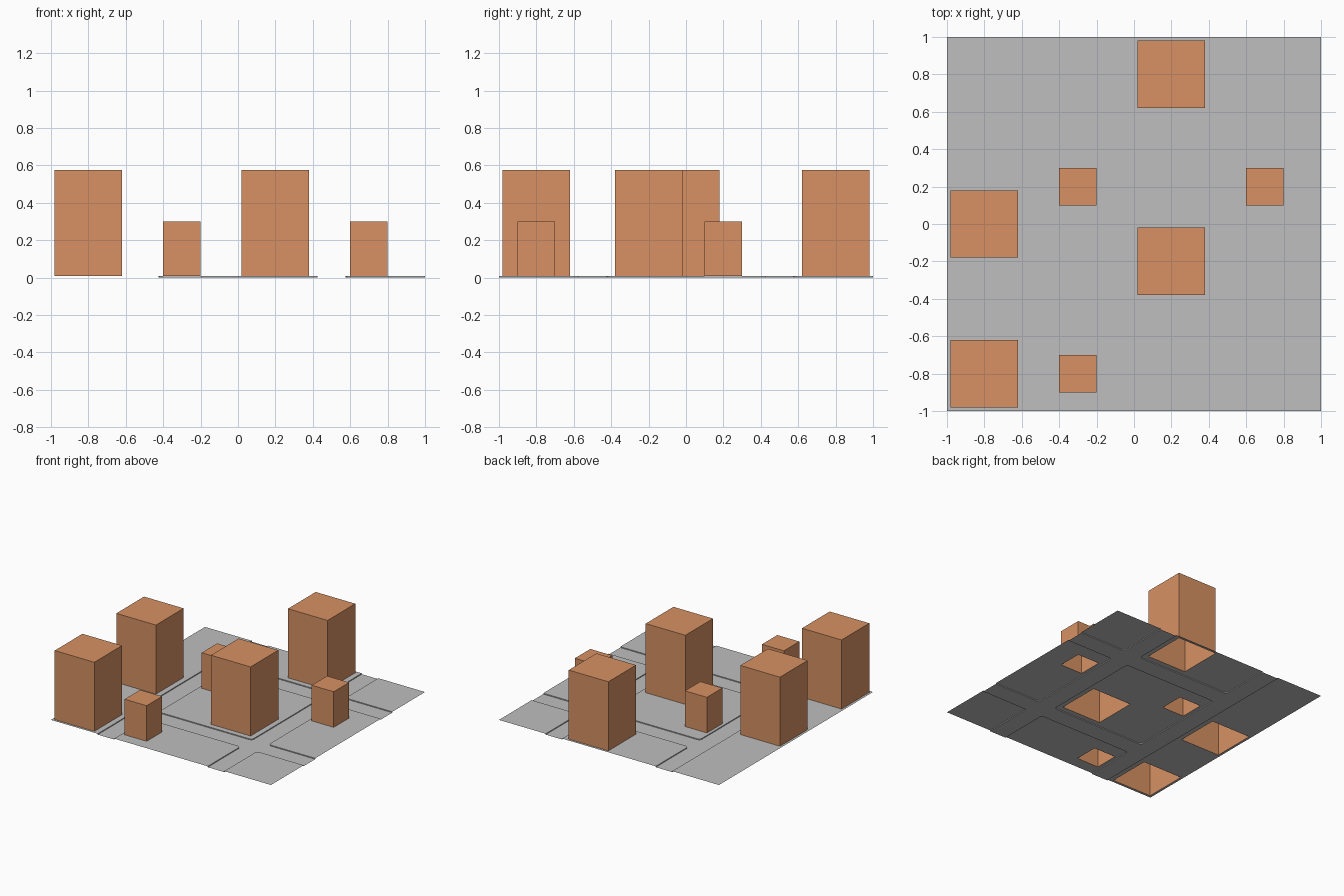
import bpy
import bmesh
from math import cos, sin, pi
from mathutils import Vector

default = bpy.data.objects.get("Cube")
if default:
    bpy.data.objects.remove(default, do_unlink=True)

KERB = 0.0075      # pavement height above the road
EDGE = 1.0         # half size of the site
NEAR, FAR = 0.425, 0.575   # road edges on either side of a block
RADIUS = 0.025     # rounded block corners


def make_material(name, srgb):
    color = [((c / 255 + 0.055) / 1.055) ** 2.4 for c in srgb] + [1]
    mat = bpy.data.materials.new(name)
    mat.use_nodes = True
    mat.diffuse_color = color
    bsdf = mat.node_tree.nodes["Principled BSDF"]
    bsdf.inputs["Base Color"].default_value = color
    return mat


def make_object(name, bm, mat):
    mesh = bpy.data.meshes.new(name)
    bm.to_mesh(mesh)
    bm.free()
    mesh.materials.append(mat)
    obj = bpy.data.objects.new(name, mesh)
    bpy.context.collection.objects.link(obj)
    return obj


def on_border(*points):
    """True when all points lie on the same outer side of the site."""
    return any(all(abs(p[axis] - side) < 1e-4 for p in points)
               for axis in (0, 1) for side in (-EDGE, EDGE))


def block_outline(x0, x1, y0, y1, rounded):
    """Counter-clockwise outline; corners away from the border are rounded."""
    points = []
    for i, (x, y) in enumerate([(x1, y1), (x0, y1), (x0, y0), (x1, y0)]):
        if rounded and not on_border((x, y)):
            cx = x - RADIUS if x == x1 else x + RADIUS
            cy = y - RADIUS if y == y1 else y + RADIUS
            angles = [(i + k / 4) * pi / 2 for k in range(5)]
            points += [(cx + RADIUS * cos(a), cy + RADIUS * sin(a)) for a in angles]
        else:
            points.append((x, y))
    return points


def add_loop(bm, points, z):
    verts = [bm.verts.new((x, y, z)) for x, y in points]
    edges = [bm.edges.new((a, b)) for a, b in zip(verts, verts[1:] + verts[:1])]
    return verts, edges


def fill_upward(bm, edges):
    result = bmesh.ops.triangle_fill(bm, edges=edges, use_beauty=True,
                                     use_dissolve=False, normal=(0, 0, 1))
    for face in result["geom"]:
        if isinstance(face, bmesh.types.BMFace):
            face.normal_update()
            if face.normal.z < 0:
                face.normal_flip()


orange = make_material("building orange", (215, 145, 99))
grey = make_material("ground grey", (191, 191, 191))

# Buildings: centre x, centre y, half width, top
TALL, SMALL = (0.18, 0.575), (0.1, 0.3)
buildings = {
    "tall_building_left": (-0.8, 0, *TALL),
    "tall_building_front_left": (-0.8, -0.8, *TALL),
    "tall_building_back": (0.2, 0.8, *TALL),
    "tall_building_centre": (0.2, -0.2, *TALL),
    "small_building_centre": (-0.3, 0.2, *SMALL),
    "small_building_right": (0.7, 0.2, *SMALL),
    "small_building_front": (-0.3, -0.8, *SMALL),
}
for name, (x, y, half, top) in buildings.items():
    bm = bmesh.new()
    bmesh.ops.create_cube(bm, size=1)
    # Open underneath
    floor = [f for f in bm.faces if f.normal.z < -0.5]
    bmesh.ops.delete(bm, geom=floor, context="FACES")
    bmesh.ops.scale(bm, vec=(2 * half, 2 * half, top - KERB), verts=bm.verts)
    bmesh.ops.translate(bm, vec=(x, y, (top + KERB) / 2), verts=bm.verts)
    make_object(name, bm, orange)

# City blocks: one long strip at the left, then two columns of three
rows = [(-EDGE, -FAR), (-NEAR, NEAR), (FAR, EDGE)]
columns = [(-NEAR, NEAR), (FAR, EDGE)]
blocks = [(-EDGE, -FAR, -EDGE, EDGE, False)]
blocks += [(*column, *row, True) for column in columns for row in rows]

bm = bmesh.new()
road_edges, road_ends = [], []
for block in blocks:
    x0, x1, y0, y1, rounded = block
    outer, edges = add_loop(bm, block_outline(*block), KERB)

    # Pavement, left open under the buildings
    fill = list(edges)
    for x, y, half, top in buildings.values():
        if x0 < x < x1 and y0 < y < y1:
            square = block_outline(x - half, x + half, y - half, y + half, False)
            fill += add_loop(bm, square, KERB)[1]
    fill_upward(bm, fill)

    # Kerb walls down to the road
    lower = {}
    for a, b in zip(outer, outer[1:] + outer[:1]):
        if on_border(a.co, b.co):
            continue
        for v in (a, b):
            if v not in lower:
                lower[v] = bm.verts.new((v.co.x, v.co.y, 0))
                if on_border(v.co):
                    road_ends.append(lower[v])
        bm.faces.new((lower[a], lower[b], b, a))
        road_edges.append(bm.edges.get((lower[a], lower[b])))

# Road: close the gaps at the border and fill between the kerbs
for i, a in enumerate(road_ends):
    for b in road_ends[i + 1:]:
        if on_border(a.co, b.co) and (a.co - b.co).length < 0.2:
            road_edges.append(bm.edges.new((a, b)))
fill_upward(bm, road_edges)
make_object("pavement_and_roads", bm, grey)
